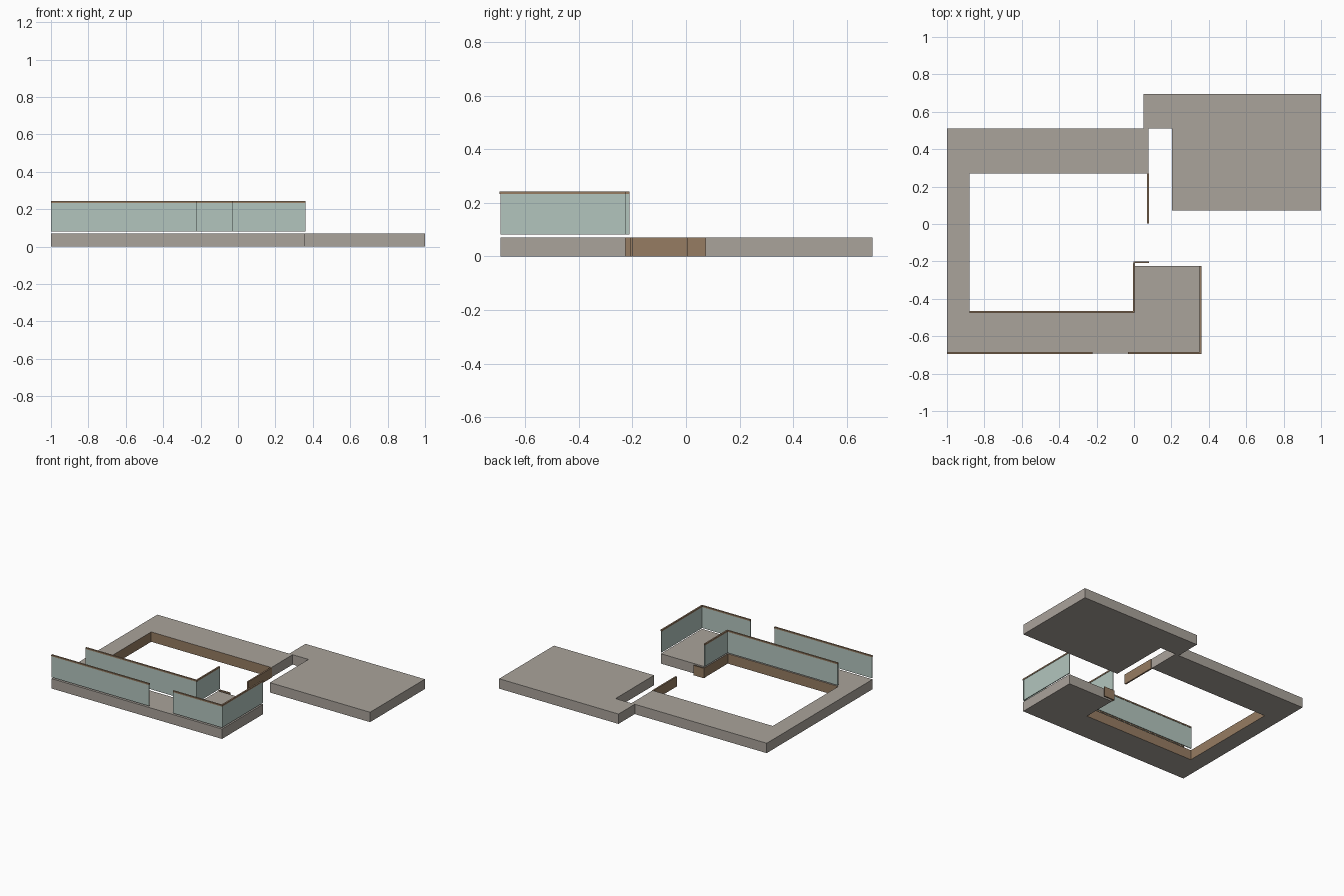
import bpy
import bmesh

if "Cube" in bpy.data.objects:
    bpy.data.objects.remove(bpy.data.objects["Cube"])


def material(name, rgb):
    m = bpy.data.materials.new(name)
    m.diffuse_color = (*rgb, 1)
    m.use_nodes = True
    m.node_tree.nodes["Principled BSDF"].inputs["Base Color"].default_value = m.diffuse_color
    return m


STONE = material("stone", (0.40, 0.366, 0.328))
WOOD = material("brown wood", (0.305, 0.202, 0.122))
GLASS = material("pale green glass", (0.45, 0.56, 0.515))

DECK_TOP = 0.071


def finish(name, bm, mats):
    bmesh.ops.recalc_face_normals(bm, faces=bm.faces[:])
    mesh = bpy.data.meshes.new(name)
    bm.to_mesh(mesh)
    bm.free()
    for m in mats:
        mesh.materials.append(m)
    ob = bpy.data.objects.new(name, mesh)
    bpy.context.collection.objects.link(ob)
    return ob


def box(name, x0, x1, y0, y1, z0, z1, mat):
    bm = bmesh.new()
    bmesh.ops.create_cube(bm, size=1)
    for v in bm.verts:
        v.co = (x1 if v.co.x > 0 else x0, y1 if v.co.y > 0 else y0,
                z1 if v.co.z > 0 else z0)
    return finish(name, bm, [mat])


# Deck slab: terrace around an open court, joined by a neck to the back platform
outline = [(-1, -.693), (.358, -.693), (.358, -.225), (0, -.225),
           (0, -.475), (-.88, -.475), (-.88, .27), (.077, .27),
           (.077, .511), (.203, .511), (.203, .073), (1, .073),
           (1, .696), (.05, .696), (.05, .511), (-1, .511)]
bm = bmesh.new()
base = bm.faces.new([bm.verts.new((x, y, 0)) for x, y in outline])
ext = bmesh.ops.extrude_face_region(bm, geom=[base], use_keep_orig=True)
for v in ext["geom"]:
    if isinstance(v, bmesh.types.BMVert):
        v.co.z = DECK_TOP
bmesh.ops.recalc_face_normals(bm, faces=bm.faces[:])
# Wood facing on the walls of the open court
for f in bm.faces:
    c = f.calc_center_median()
    if abs(f.normal.z) < 0.5 and -.9 < c.x < .01 and -.48 < c.y < .28:
        f.material_index = 1
finish("deck_slab", bm, [STONE, WOOD])

# Free-standing wood facing that continues the court walls
box("court_facing_back", .070, .081, .003, .27, 0, DECK_TOP, WOOD)
box("court_facing_side", -.003, .003, -.225, -.2, 0, DECK_TOP, WOOD)
box("court_facing_front", -.003, .081, -.208, -.2, 0, DECK_TOP, WOOD)


# Glass railings with a wood handrail
def railing(name, x0, x1, y0, y1):
    t, w = .003, .0055
    along_x = (x1 - x0) > (y1 - y0)
    gx, gy = (0, t) if along_x else (t, 0)
    cx, cy = (0, w) if along_x else (w, 0)
    box(name + "_glass", x0 - gx, x1 + gx, y0 - gy, y1 + gy, .081, .233, GLASS)
    box(name + "_handrail", x0 - cx, x1 + cx, y0 - cy, y1 + cy, .233, .243, WOOD)


railing("front_left_rail", -1, -.222, -.690, -.690)
railing("front_right_rail", -.032, .36, -.690, -.690)
railing("right_rail", .355, .355, -.690, -.225)
railing("court_rail", -.88, .003, -.471, -.471)
railing("court_side_rail", 0, 0, -.471, -.21)
